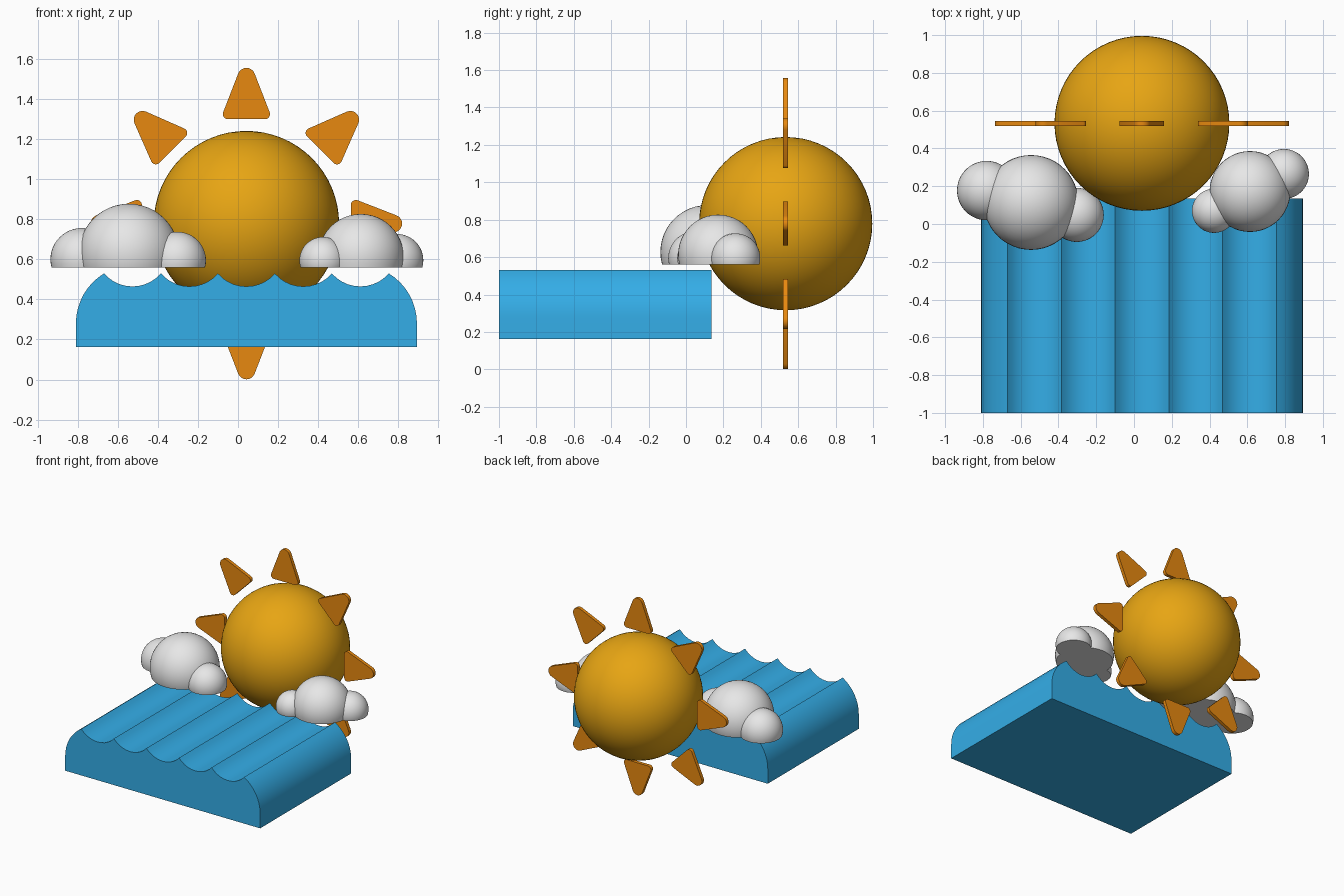
import bpy, bmesh, math
from mathutils import Matrix, Vector

if "Cube" in bpy.data.objects:
    bpy.data.objects.remove(bpy.data.objects["Cube"])


def material(name, rgb):
    m = bpy.data.materials.new(name)
    m.diffuse_color = (*rgb, 1)
    m.use_nodes = True
    m.node_tree.nodes["Principled BSDF"].inputs["Base Color"].default_value = m.diffuse_color
    return m


SUN = material("sun_yellow", (0.85, 0.40, 0.007))
RAY = material("ray_orange", (0.80, 0.25, 0.005))
WATER = material("water_blue", (0.036, 0.44, 0.84))
CLOUD = material("cloud_white", (0.80, 0.80, 0.80))


def finish(bm, name, mat, angle=30):
    bmesh.ops.recalc_face_normals(bm, faces=bm.faces)
    mesh = bpy.data.meshes.new(name)
    bm.to_mesh(mesh)
    bm.free()
    mesh.materials.append(mat)
    ob = bpy.data.objects.new(name, mesh)
    bpy.context.collection.objects.link(ob)
    bpy.ops.object.select_all(action='DESELECT')
    ob.select_set(True)
    bpy.context.view_layer.objects.active = ob
    bpy.ops.object.shade_smooth_by_angle(angle=math.radians(angle))
    return ob


def extrude_profile(points, y0, y1):
    """Closed (x, z) outline made solid between two y planes."""
    bm = bmesh.new()
    face = bm.faces.new([bm.verts.new((x, y0, z)) for x, z in points])
    res = bmesh.ops.extrude_face_region(bm, geom=[face])
    verts = [v for v in res["geom"] if isinstance(v, bmesh.types.BMVert)]
    bmesh.ops.translate(bm, verts=verts, vec=(0, y1 - y0, 0))
    return bm


def arc(cx, cz, r, a0, a1, n):
    return [(cx + r * math.cos(math.radians(a0 + (a1 - a0) * i / n)),
             cz + r * math.sin(math.radians(a0 + (a1 - a0) * i / n)))
            for i in range(n + 1)]


# Sun ball
CX, CY, CZ = 0.042, 0.533, 0.779
bm = bmesh.new()
bmesh.ops.create_uvsphere(bm, u_segments=64, v_segments=32, radius=0.463,
                          matrix=Matrix.Translation((CX, CY, CZ)))
finish(bm, "sun", SUN)

# Rounded triangular rays in a ring
ray = (arc(0.093, 0.547, 0.025, -90, 21, 6)
       + arc(0, 0.734, 0.044, 21, 159, 8)
       + arc(-0.093, 0.547, 0.025, 159, 270, 6))
for i in range(8):
    bm = extrude_profile(ray, -0.0135, 0.0135)
    bm.transform(Matrix.Translation((CX, CY, CZ))
                 @ Matrix.Rotation(math.radians(45 * i), 4, 'Y'))
    finish(bm, f"sun_ray_{i + 1}", RAY)

# Water slab: rounded shoulders and five scooped waves
BASE, CREST, DIP, PITCH, HALF = 0.163, 0.53, 0.065, 0.2846, 0.852
sr = 0.293
shoulder_angle = math.degrees(math.acos((sr - (HALF - 2.5 * PITCH)) / sr))
sz = CREST - sr * math.sin(math.radians(shoulder_angle))
wr = ((PITCH / 2) ** 2 + DIP ** 2) / (2 * DIP)
wa = math.degrees(math.asin(PITCH / 2 / wr))
water = [(CX + HALF, BASE), (CX - HALF, BASE)]
water += arc(CX - HALF + sr, sz, sr, 180, 180 - shoulder_angle, 8)
for k in range(-2, 3):
    water += arc(CX + k * PITCH, CREST - DIP + wr, wr, 270 - wa, 270 + wa, 10)[1:]
water += arc(CX + HALF - sr, sz, sr, shoulder_angle, 0, 8)[1:]
finish(extrude_profile(water, -1.0, 0.136), "water", WATER)


# Clouds: puffs cut flat underneath
def cloud(name, puffs, floor=0.56):
    for i, (x, y, z, r) in enumerate(puffs):
        bm = bmesh.new()
        bmesh.ops.create_uvsphere(bm, u_segments=48, v_segments=24, radius=r,
                                  matrix=Matrix.Translation((x, y, z)))
        bmesh.ops.bisect_plane(bm, geom=bm.verts[:] + bm.edges[:] + bm.faces[:],
                               plane_co=Vector((0, 0, floor)),
                               plane_no=Vector((0, 0, 1)), clear_inner=True)
        bmesh.ops.holes_fill(bm, edges=[e for e in bm.edges if e.is_boundary])
        finish(bm, f"{name}_puff_{i + 1}", CLOUD)


cloud("left_cloud", [(-0.545, 0.114, 0.627, 0.251),
                     (-0.780, 0.177, 0.600, 0.157),
                     (-0.303, 0.048, 0.595, 0.143)])
cloud("right_cloud", [(0.614, 0.172, 0.613, 0.214),
                      (0.424, 0.070, 0.595, 0.117),
                      (0.794, 0.265, 0.595, 0.132)])
